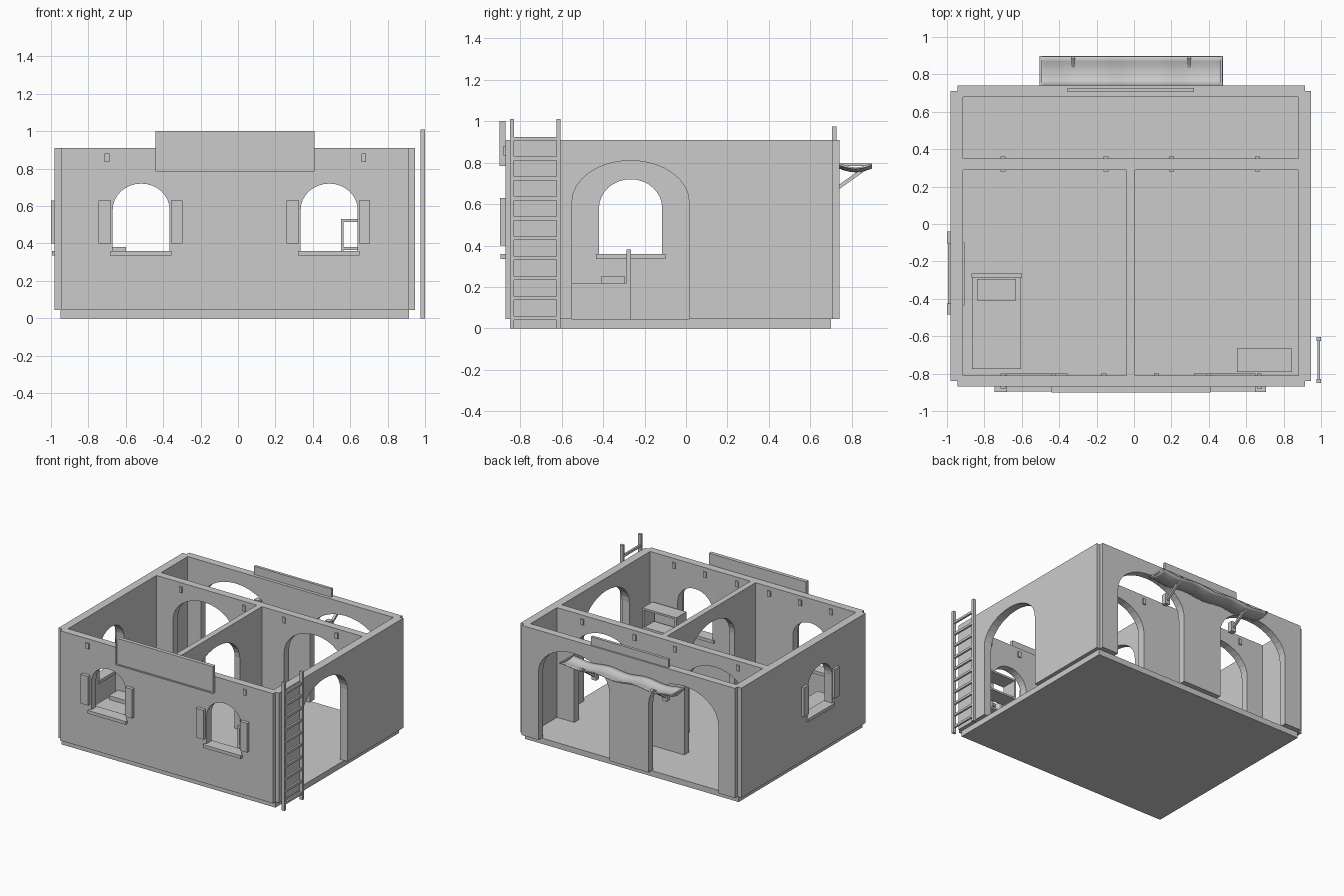
import bpy, math
from mathutils import Vector

if "Cube" in bpy.data.objects:
    bpy.data.objects.remove(bpy.data.objects["Cube"])

plaster = bpy.data.materials.new("plaster_grey")
plaster.diffuse_color = (0.6, 0.6, 0.6, 1)
plaster.use_nodes = True
plaster.node_tree.nodes["Principled BSDF"].inputs["Base Color"].default_value = plaster.diffuse_color


def mesh_object(name, verts, faces):
    me = bpy.data.meshes.new(name)
    me.from_pydata(verts, [], faces)
    ob = bpy.data.objects.new(name, me)
    bpy.context.collection.objects.link(ob)
    me.materials.append(plaster)
    return ob


def box(name, x0, x1, y0, y1, z0, z1):
    v = [(x, y, z) for x in (x0, x1) for y in (y0, y1) for z in (z0, z1)]
    f = [(0, 1, 3, 2), (4, 6, 7, 5), (0, 4, 5, 1), (2, 3, 7, 6), (0, 2, 6, 4), (1, 5, 7, 3)]
    return mesh_object(name, v, f)


def bar(name, a, b, w):
    """Square bar between two points."""
    a, b = Vector(a), Vector(b)
    ob = box(name, -w / 2, w / 2, -w / 2, w / 2, 0, (b - a).length)
    ob.location = a
    ob.rotation_euler = (b - a).to_track_quat('Z', 'Y').to_euler()
    return ob


def cut_arch(wall, axis, at, lo, hi, bottom, spring, top):
    """Cut an arched opening spanning lo..hi along x or y through a wall."""
    c, r, n = (lo + hi) / 2, (hi - lo) / 2, 16
    prof = [(lo, bottom), (hi, bottom)]
    prof += [(c + r * math.cos(math.pi * i / n),
              spring + (top - spring) * math.sin(math.pi * i / n)) for i in range(n + 1)]
    m = len(prof)
    if axis == 'x':
        v = [(p, at + d, z) for d in (-.1, .1) for p, z in prof]
    else:
        v = [(at - d, p, z) for d in (-.1, .1) for p, z in prof]
    f = [tuple(range(m)), tuple(reversed(range(m, 2 * m)))]
    f += [(i, i + m, (i + 1) % m + m, (i + 1) % m) for i in range(m)]
    if axis == 'y':
        f = [tuple(reversed(q)) for q in f]
    cutter = mesh_object("arch_cutter", v, f)
    bpy.context.view_layer.objects.active = cutter
    bpy.ops.object.mode_set(mode='EDIT')
    bpy.ops.mesh.select_all(action='SELECT')
    bpy.ops.mesh.normals_make_consistent(inside=False)
    bpy.ops.object.mode_set(mode='OBJECT')
    mod = wall.modifiers.new("arch", 'BOOLEAN')
    mod.object, mod.operation, mod.solver = cutter, 'DIFFERENCE', 'EXACT'
    bpy.context.view_layer.objects.active = wall
    bpy.ops.object.modifier_apply(modifier="arch")
    bpy.data.objects.remove(cutter)


# Floor and walls
Z0, Z1 = .045, .91
box("floor", -.95, .915, -.84, .70, 0, Z0)
front = box("front_wall", -.945, .915, -.87, -.81, Z0, Z1)
back = box("back_wall", -.945, .915, .68, .74, Z0, Z1)
left = box("left_wall", -.98, -.915, -.84, .71, Z0, Z1)
right = box("right_wall", .88, .945, -.84, .71, Z0, Z1)
divider = box("dividing_wall", -.915, .88, .29, .35, Z0, Z1)
middle = box("middle_wall", -.04, .005, -.81, .29, Z0, Z1)

# Arched windows and doorways
windows = [(-.67, -.365), (.335, .64)]
for lo, hi in windows:
    cut_arch(front, 'x', -.84, lo, hi, .36, .58, .72)
cut_arch(left, 'y', -.95, -.42, -.115, .36, .58, .72)
for lo, hi in ((-.80, -.19), (.15, .77)):
    cut_arch(back, 'x', .71, lo, hi, 0, .58, .81)
for lo, hi in ((-.77, -.23), (.20, .73)):
    cut_arch(divider, 'x', .32, lo, hi, 0, .60, .81)
cut_arch(right, 'y', .91, -.55, .015, 0, .61, .81)
cut_arch(middle, 'y', -.02, -.55, .015, 0, .61, .81)

# Window sills and shutters
for lo, hi in windows:
    box("window_sill", lo - .015, hi + .01, -.895, -.80, .335, .36)
    box("shutter", lo - .075, lo - .01, -.897, -.87, .40, .63)
    box("shutter", hi + .007, hi + .067, -.897, -.87, .40, .63)
box("side_window_sill", -.995, -.905, -.435, -.10, .335, .36)
box("side_shutter", -1, -.98, -.485, -.425, .40, .63)
box("side_shutter", -1, -.98, -.105, -.04, .40, .63)

# Beam ends
for x in (-.70, .672):
    box("beam_end", x - .013, x + .013, -.88, -.86, .835, .88)
for x in (-.70, -.43, -.16, .12, .40, .67):
    box("inner_beam_end", x - .013, x + .013, -.82, -.80, .835, .88)
for x in (-.70, -.15, .20, .66):
    box("divider_beam_end", x - .013, x + .013, .28, .36, .835, .88)

# Sign boards: framed panel in front, plain one on the back parapet
box("sign_panel", -.43, .40, -.893, -.87, .795, .99)
for z in (.785, .99):
    box("sign_rail", -.44, .41, -.90, -.87, z, z + .01)
for x in (-.44, .40):
    box("sign_stile", x, x + .01, -.90, -.87, .785, 1.0)
box("back_sign", -.355, .32, .705, .727, .88, .975)

# Ladder
for y in (-.85, -.625):
    box("ladder_rail", .975, 1.0, y, y + .02, 0, 1.01)
for i in range(10):
    z = .05 + i * .0962
    box("ladder_rung", .98, .995, -.835, -.615, z - .009, z + .009)

# Cloth awning sagging between its braces
nx, ny, verts, faces = 40, 6, [], []
for i in range(nx + 1):
    u = i / nx
    for j in range(ny + 1):
        v = j / ny
        sag = .018 * math.sin(math.pi * v) + .016 * (1 - math.cos(6 * math.pi * u)) / 2
        verts.append((-.505 + .98 * u, .74 + .155 * v, .795 - sag))
for i in range(nx):
    for j in range(ny):
        a = i * (ny + 1) + j
        faces.append((a, a + ny + 1, a + ny + 2, a + 1))
cloth = mesh_object("awning_cloth", verts, faces)
sol = cloth.modifiers.new("thickness", 'SOLIDIFY')
sol.thickness = .008
cloth.data.shade_smooth()
for x in (-.498, .468):
    bar("awning_edge", (x, .73, .79), (x, .897, .79), .013)
for x in (-.325, .295):
    bar("awning_brace", (x, .72, .67), (x, .89, .79), .018)
    box("brace_foot", x - .02, x + .02, .69, .73, .64, .72)

# Bed
box("bed_frame", -.865, -.605, -.775, -.28, Z0, .22)
box("headboard", -.87, -.60, -.287, -.265, Z0, .38)
box("pillow", -.84, -.63, -.41, -.295, .22, .25)

# Open shelf unit with a pot
for x in (.55, .83):
    box("shelf_side", x, x + .015, -.79, -.665, Z0, .53)
for z in (.06, .21, .365, .515):
    box("shelf_board", .55, .845, -.79, -.665, z, z + .015)
bpy.ops.mesh.primitive_cylinder_add(vertices=12, radius=.028, depth=.08,
                                    location=(.66, -.73, .265))
pot = bpy.context.object
pot.name = "pot"
pot.data.materials.append(plaster)
bpy.ops.object.shade_smooth_by_angle()

# Doorway mat
box("floor_mat", -.19, .155, -.75, -.56, Z0 - .002, .052)
